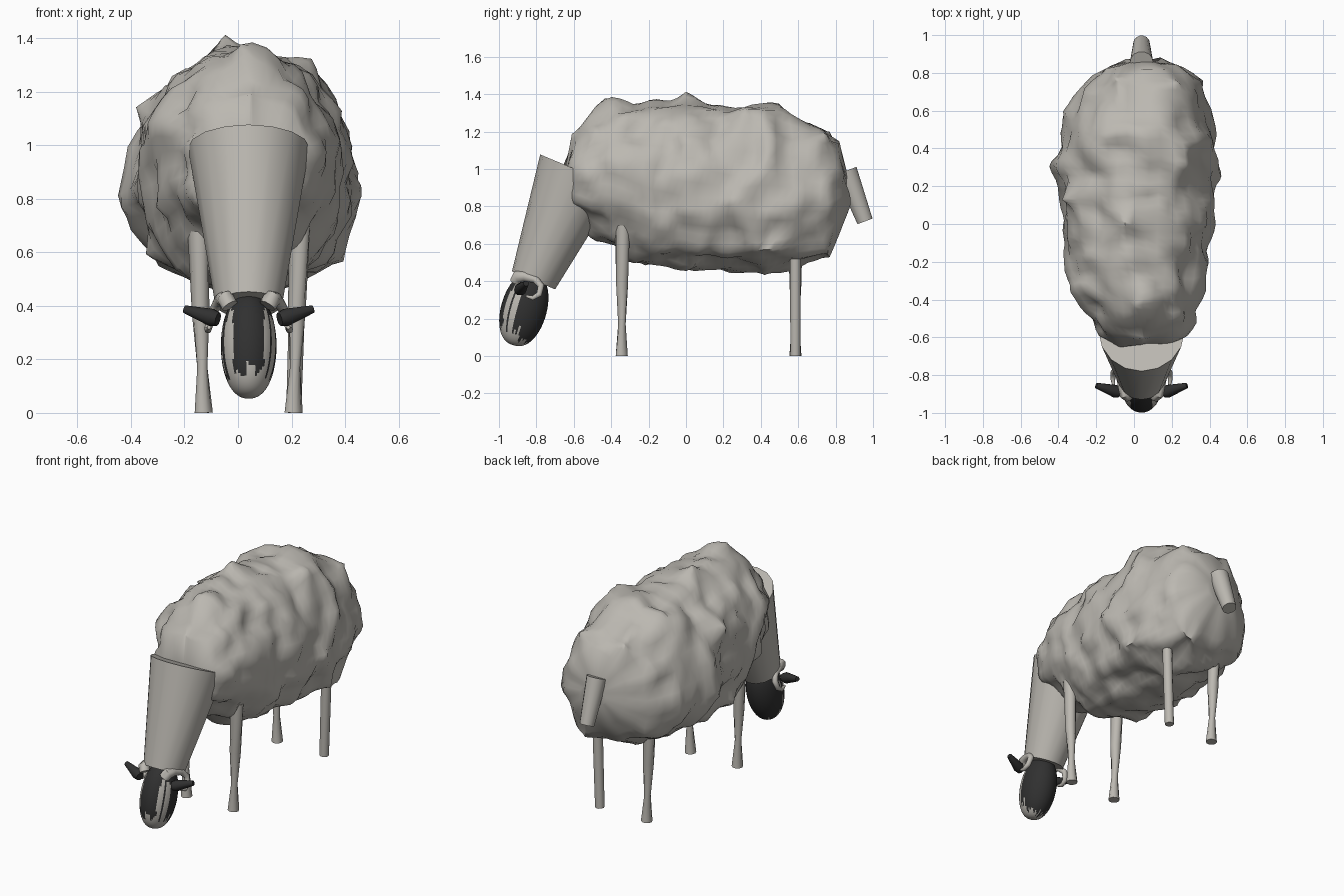
import bpy, bmesh, math, random
from mathutils import Vector, Matrix, noise

random.seed(4)
old = bpy.data.objects.get("Cube")
if old:
    bpy.data.objects.remove(old, do_unlink=True)

MID = 0.04  # plane of symmetry of head, legs and tail


def material(name, rgb):
    m = bpy.data.materials.new(name)
    m.use_nodes = True
    m.diffuse_color = (*rgb, 1)
    m.node_tree.nodes["Principled BSDF"].inputs["Base Color"].default_value = (*rgb, 1)
    return m


WOOL = material("warm_grey_wool", (0.50, 0.48, 0.44))
DARK = material("dark_face", (0.03, 0.03, 0.03))


def finish(name, bm, mats, angle=50):
    bmesh.ops.recalc_face_normals(bm, faces=bm.faces)
    me = bpy.data.meshes.new(name)
    bm.to_mesh(me)
    bm.free()
    ob = bpy.data.objects.new(name, me)
    bpy.context.collection.objects.link(ob)
    for m in mats:
        me.materials.append(m)
    bpy.ops.object.select_all(action='DESELECT')
    ob.select_set(True)
    bpy.context.view_layer.objects.active = ob
    bpy.ops.object.shade_smooth_by_angle(angle=math.radians(angle))
    return ob


def skin(bm, rings):
    """Bridge equal rings of points and cap both ends."""
    rows = [[bm.verts.new(p) for p in r] for r in rings]
    n = len(rows[0])
    for a, b in zip(rows, rows[1:]):
        for i in range(n):
            j = (i + 1) % n
            bm.faces.new((a[i], a[j], b[j], b[i]))
    bm.faces.new(rows[0])
    bm.faces.new(rows[-1])


def tube(name, path, radii, mat, sides=12, ref=(1, 0, 0), twist=0.0):
    pts = [Vector(p) for p in path]
    rings = []
    for k, p in enumerate(pts):
        t = (pts[min(k + 1, len(pts) - 1)] - pts[max(k - 1, 0)]).normalized()
        u = Vector(ref)
        u = (u - t * u.dot(t)).normalized()
        v = t.cross(u)
        angles = [math.tau * i / sides + twist * k for i in range(sides)]
        rings.append([p + (u * math.cos(a) + v * math.sin(a)) * radii[k] for a in angles])
    bm = bmesh.new()
    skin(bm, rings)
    return finish(name, bm, [mat])


# Fleece: lumpy loft along y (y, right edge, left edge, bottom, top)
STATIONS = [
    (-0.64, -0.10, 0.18, 0.84, 1.04), (-0.60, -0.18, 0.27, 0.74, 1.17),
    (-0.50, -0.24, 0.32, 0.63, 1.29), (-0.38, -0.28, 0.35, 0.57, 1.34),
    (-0.20, -0.36, 0.39, 0.49, 1.34), (0.00, -0.37, 0.42, 0.47, 1.36),
    (0.16, -0.38, 0.42, 0.47, 1.34), (0.30, -0.39, 0.43, 0.46, 1.34),
    (0.45, -0.38, 0.42, 0.47, 1.33), (0.60, -0.35, 0.39, 0.49, 1.27),
    (0.75, -0.25, 0.36, 0.53, 1.19), (0.83, -0.16, 0.27, 0.66, 1.11),
    (0.87, -0.05, 0.14, 0.80, 0.99)]

# Tufts standing out of the fleece
TUFTS = [Vector(t) for t in (
    (-0.51, 0.31, 0.74), (0.51, 0.26, 0.86), (0.44, 0.40, 0.53), (-0.36, 0.0, 0.59),
    (0.32, 0.33, 1.36), (-0.05, 0.0, 1.42), (0.0, -0.44, 1.39), (-0.39, 0.12, 1.15),
    (0.25, 0.76, 1.21), (-0.10, 0.77, 1.20), (0.05, -0.61, 1.19), (0.10, 0.42, 0.43),
    (0.20, 0.77, 0.52))]


def between(a, b, steps):
    return [[p + (q - p) * k / steps for p, q in zip(a, b)] for k in range(steps)]


def fleece():
    rows = [r for a, b in zip(STATIONS, STATIONS[1:])
            for r in between(a, b, max(1, round((b[0] - a[0]) / 0.035)))]
    rings = []
    for y, xl, xr, zb, zt in rows + [STATIONS[-1]]:
        front = min(max(-y / 0.4, 0), 1)
        cx, cz = (xl + xr) / 2, zb + (zt - zb) * (0.43 + 0.1 * front)
        ring = []
        for i in range(48):
            a = math.tau * i / 48
            c, s = math.cos(a), math.sin(a)
            power = 0.95 if s > 0 else 0.92 + 0.3 * front
            x = cx + (xr - xl) / 2 * math.copysign(abs(c) ** power, c)
            z = cz + (zt - cz if s > 0 else cz - zb) * math.copysign(abs(s) ** 0.92, s)
            p = Vector((x, y, z))
            lump = 0.04 * noise.noise(p * 5) + 0.045 * noise.noise(p * 9)
            p += Vector((c, 0, s)) * lump + Vector((0, 0.03 * noise.noise(p * 8), 0))
            for t in TUFTS:
                p = p.lerp(t, 0.95 * math.exp(-((p - t).length / 0.115) ** 2))
            ring.append(p)
        rings.append(ring)
    bm = bmesh.new()
    skin(bm, rings)
    finish("fleece", bm, [WOOL], 60)


fleece()

# Neck, hanging forward and down
tube("neck", [(MID, -0.57, 0.99), (MID, -0.815, 0.405)], [0.227, 0.125], WOOL, 16)

# Tail
tube("tail", [(MID, 0.855, 0.99), (MID, 0.957, 0.72)], [0.062, 0.044], WOOL, 14)

# Legs: three pinched above the hoof, one straight
for side, word in ((-1, "right"), (1, "left")):
    for y, end in ((-0.34, "front"), (0.585, "back")):
        foot, top = MID + side * 0.168, MID + side * 0.19
        straight = side > 0 and end == "back"
        path = [(foot + (top - foot) * z / 0.7, y - (0.005 if end == "front" else 0) * (0.7 - z), z)
                for z in (0, 0.17, 0.38, 0.7)]
        radii = [0.028, 0.029, 0.030, 0.031] if straight else [0.034, 0.020, 0.033, 0.041]
        tube(f"{end}_{word}_leg", path, radii, WOOL, 10, twist=0 if straight else 0.3)

# Head: blunt dark ellipsoid with pale muzzle and streaked cheeks
bm = bmesh.new()
bmesh.ops.create_uvsphere(bm, u_segments=64, v_segments=40, radius=1)
jitter = [random.uniform(-0.14, 0.14) for _ in range(64)]
for f in bm.faces:
    n = f.calc_center_median()
    j = jitter[int((math.atan2(n.y, n.x) / math.tau + 0.5) * 63.9)]
    muzzle = n.z < (-0.6 if n.y < 0.1 else -0.85) + j
    cheek = 0.55 < abs(n.x) < 0.96 and n.y < -0.2 and -0.8 < n.z < 0.45 + 2 * j and j > -0.09
    f.material_index = 1 if muzzle or cheek else 0
for v in bm.verts:
    blunt = max(1 - v.co.z ** 2, 0.001) ** -0.08
    v.co.x *= blunt
    v.co.y *= blunt
bm.transform(Matrix.Translation((MID, -0.867, 0.25)) @ Matrix.Rotation(-0.28, 4, 'X')
             @ Matrix.Diagonal((0.104, 0.122, 0.2, 1)))
finish("head", bm, [DARK, WOOL])

# Ears and curled horns
for s, word in ((-1, "right"), (1, "left")):
    tube(f"{word}_ear", [(MID + s * 0.115, -0.895, 0.35), (MID + s * 0.14, -0.885, 0.357),
                         (MID + s * 0.24, -0.855, 0.388)], [0.026, 0.034, 0.015],
         DARK, 10, ref=(0, 1, 0))
    curl = [(0.07, -0.91, 0.40), (0.085, -0.90, 0.425), (0.097, -0.86, 0.425),
            (0.115, -0.805, 0.41), (0.135, -0.775, 0.375), (0.148, -0.785, 0.33),
            (0.152, -0.82, 0.31), (0.148, -0.855, 0.32)]
    tube(f"{word}_horn", [(MID + s * x, y, z) for x, y, z in curl],
         [0.032, 0.034, 0.028, 0.021, 0.018, 0.016, 0.013, 0.007], WOOL, 10)
